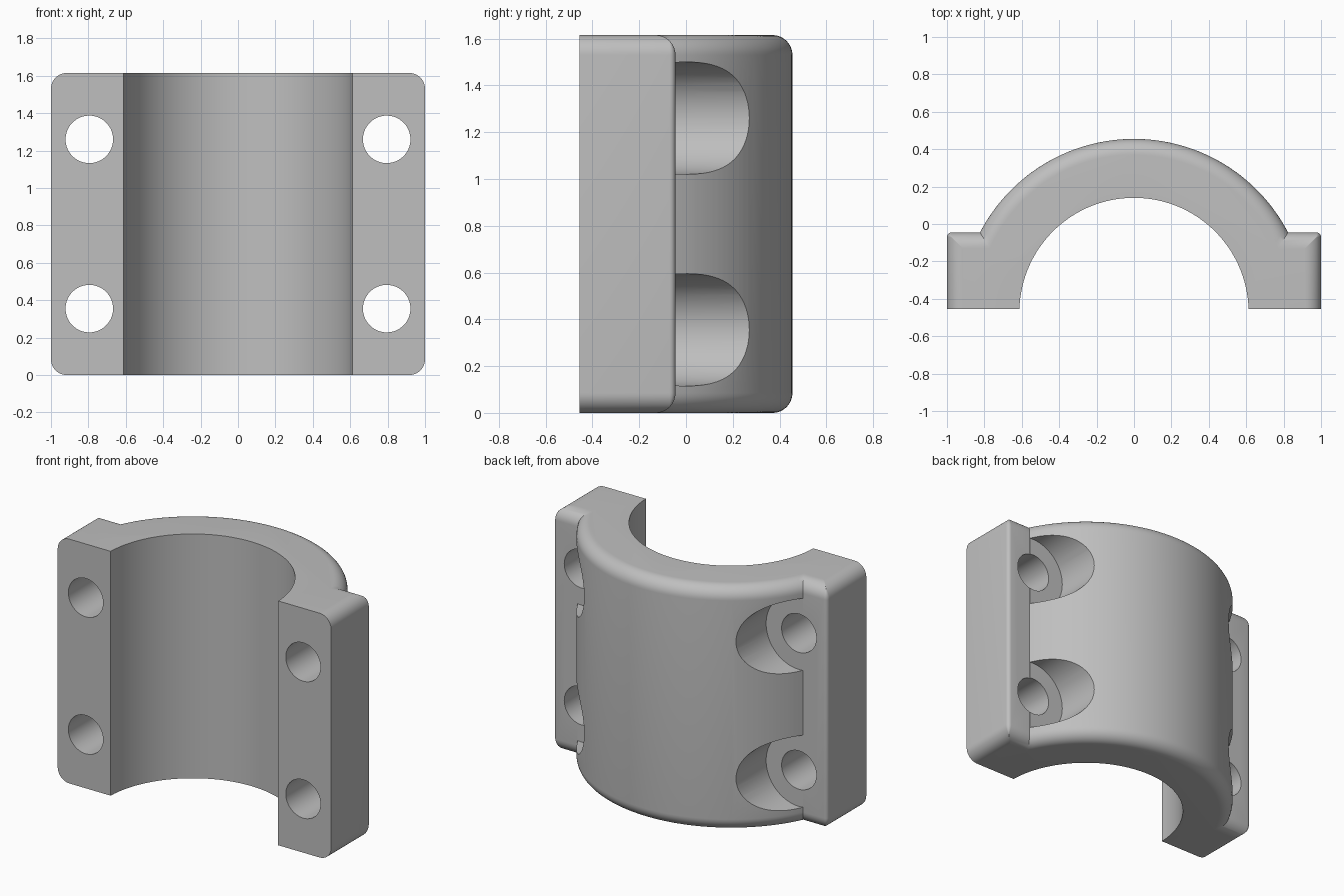
import bpy, bmesh, math
from mathutils import Matrix

cube = bpy.data.objects.get("Cube")
if cube:
    bpy.data.objects.remove(cube)

HEIGHT = 1.615
FRONT, FLANGE = -0.455, -0.045    # front plane and flange back face (y)
CENTRE = -0.473                   # axis of both arcs (y)
R_IN, R_OUT = 0.613, 0.928
FILLET, CORNER = 0.085, 0.025
ARC_STEPS, FILLET_STEPS, CORNER_STEPS = 64, 10, 5

grey = bpy.data.materials.new("plain grey")
grey.use_nodes = True
colour = (0.52, 0.52, 0.52, 1)
grey.diffuse_color = colour
grey.node_tree.nodes["Principled BSDF"].inputs["Base Color"].default_value = colour


def arc(cy, radius, start, end, steps, cx=0):
    return [(cx + radius * math.cos(start + (end - start) * i / steps),
             cy + radius * math.sin(start + (end - start) * i / steps))
            for i in range(steps + 1)]


def section(inset):
    """Saddle outline with its outer edges moved inwards."""
    side, back, r_out = 1 - inset, FLANGE - inset, R_OUT - inset
    r = max(CORNER - inset, 0.002)
    corner = arc(back - r, r, 0, math.pi / 2, CORNER_STEPS, side - r)
    a = math.asin((back - CENTRE) / r_out)
    outer = arc(CENTRE, r_out, a, math.pi - a, ARC_STEPS)
    b = math.asin((FRONT - CENTRE) / R_IN)
    inner = arc(CENTRE, R_IN, math.pi - b, b, ARC_STEPS)
    mirrored = [(-x, y) for x, y in reversed(corner)]
    return [(side, FRONT)] + corner + outer + mirrored + [(-side, FRONT)] + inner


# Clamp body: stacked sections with rounded ends
levels = []
for i in range(FILLET_STEPS + 1):
    t = math.pi / 2 * i / FILLET_STEPS
    levels.append((FILLET * (1 - math.cos(t)), FILLET * (1 - math.sin(t))))
bottom = [(z, inset) for z, inset in levels]
top = [(HEIGHT - z, inset) for z, inset in reversed(levels)]

bm = bmesh.new()
rings = [[bm.verts.new((x, y, z)) for x, y in section(inset)]
         for z, inset in bottom + top]
for low, high in zip(rings, rings[1:]):
    for i in range(len(low)):
        j = (i + 1) % len(low)
        bm.faces.new((low[i], low[j], high[j], high[i]))
bm.faces.new(list(reversed(rings[0])))
bm.faces.new(rings[-1])
bmesh.ops.recalc_face_normals(bm, faces=bm.faces)
mesh = bpy.data.meshes.new("clamp_body")
bm.to_mesh(mesh)
bm.free()
body = bpy.data.objects.new("clamp_body", mesh)
bpy.context.collection.objects.link(body)
mesh.materials.append(grey)


def cut_cylinders(name, radius, y0, y1):
    """Cut four bolt cylinders along y."""
    bm = bmesh.new()
    for x in (-0.795, 0.795):
        for z in (0.355, HEIGHT - 0.355):
            place = Matrix.Translation((x, (y0 + y1) / 2, z)) @ Matrix.Rotation(math.pi / 2, 4, 'X')
            bmesh.ops.create_cone(bm, cap_ends=True, segments=64, radius1=radius,
                                  radius2=radius, depth=y1 - y0, matrix=place)
    data = bpy.data.meshes.new(name)
    bm.to_mesh(data)
    bm.free()
    data.materials.append(grey)
    cutter = bpy.data.objects.new(name, data)
    cutter.hide_render = True
    bpy.context.collection.objects.link(cutter)
    mod = body.modifiers.new(name, 'BOOLEAN')
    mod.operation, mod.solver, mod.object = 'DIFFERENCE', 'EXACT', cutter
    bpy.ops.object.modifier_apply(modifier=name)
    bpy.data.objects.remove(cutter)


bpy.ops.object.select_all(action='DESELECT')
body.select_set(True)
bpy.context.view_layer.objects.active = body

# Bolt head recesses, then bolt holes
cut_cylinders("bolt_recess", 0.24, FLANGE + 0.0008, 0.8)
cut_cylinders("bolt_hole", 0.127, -0.8, 0.8)
bpy.ops.object.shade_smooth_by_angle(angle=math.radians(30))
